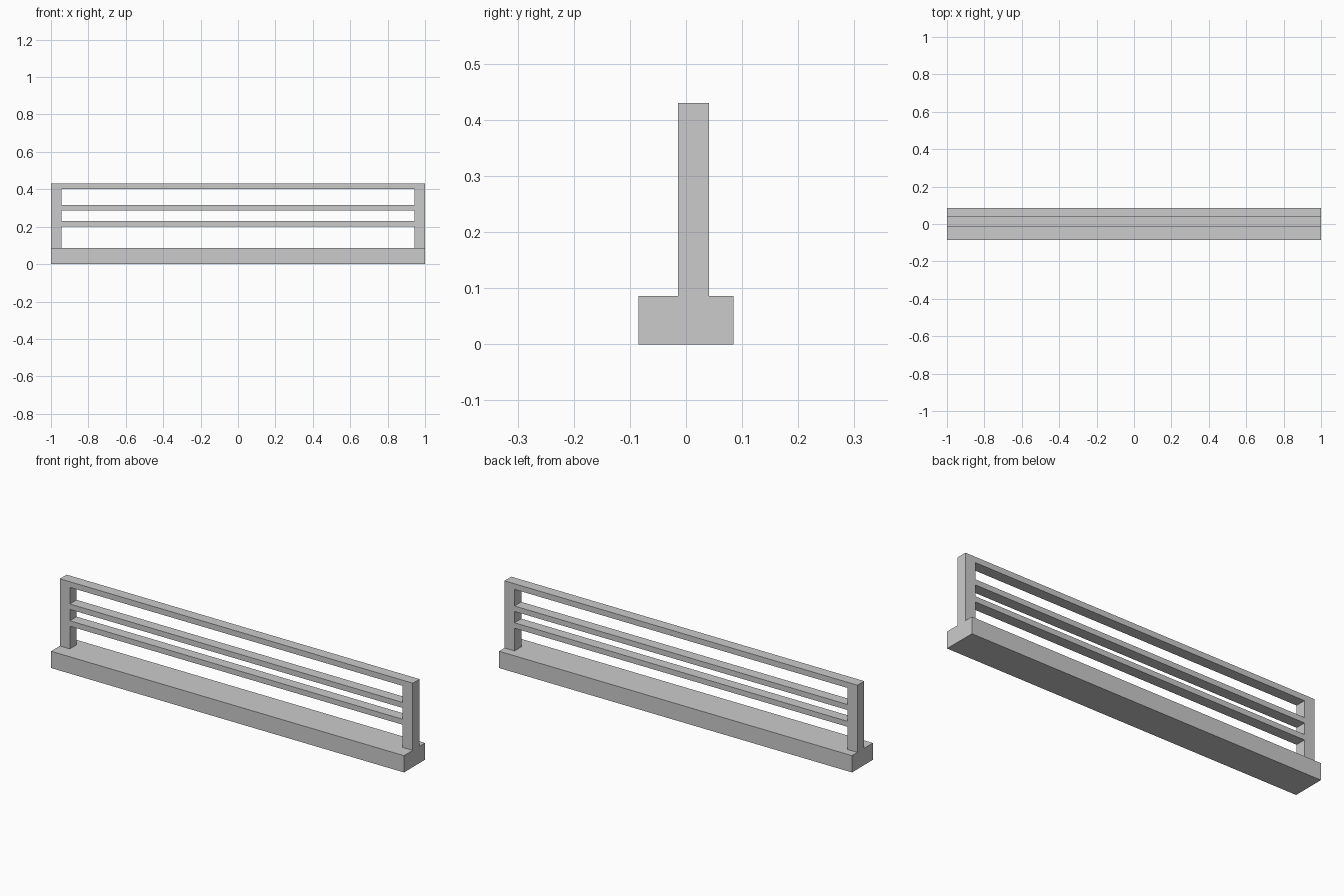
import bpy, bmesh
from mathutils import Vector

if "Cube" in bpy.data.objects:
    bpy.data.objects.remove(bpy.data.objects["Cube"])


def finish(bm, name):
    bmesh.ops.recalc_face_normals(bm, faces=bm.faces)
    mesh = bpy.data.meshes.new(name)
    bm.to_mesh(mesh)
    bm.free()
    obj = bpy.data.objects.new(name, mesh)
    bpy.context.collection.objects.link(obj)
    return obj


BASE_TOP = 0.086

# Base plinth
bm = bmesh.new()
bmesh.ops.create_cube(bm, size=1)
bmesh.ops.scale(bm, vec=(2, 0.17, BASE_TOP), verts=bm.verts)
bmesh.ops.translate(bm, vec=(0, 0, BASE_TOP / 2), verts=bm.verts)
finish(bm, "base")

# Railing frame: two end posts and three rails, one continuous flat slab
Y_FRONT, Y_BACK = -0.014, 0.041
xs = [-1, -0.943, 0.943, 1]
zs = [BASE_TOP, 0.202, 0.23, 0.288, 0.316, 0.401, 0.43]
bm = bmesh.new()
grid = [[bm.verts.new((x, Y_FRONT, z)) for z in zs] for x in xs]
for i in range(len(xs) - 1):
    for j in range(len(zs) - 1):
        if i == 1 and j % 2 == 0:  # opening between rails
            continue
        bm.faces.new((grid[i][j], grid[i + 1][j],
                      grid[i + 1][j + 1], grid[i][j + 1]))
ext = bmesh.ops.extrude_face_region(bm, geom=bm.faces[:], use_keep_orig=True)
moved = [g for g in ext["geom"] if isinstance(g, bmesh.types.BMVert)]
bmesh.ops.translate(bm, vec=Vector((0, Y_BACK - Y_FRONT, 0)), verts=moved)
finish(bm, "railing_frame")
